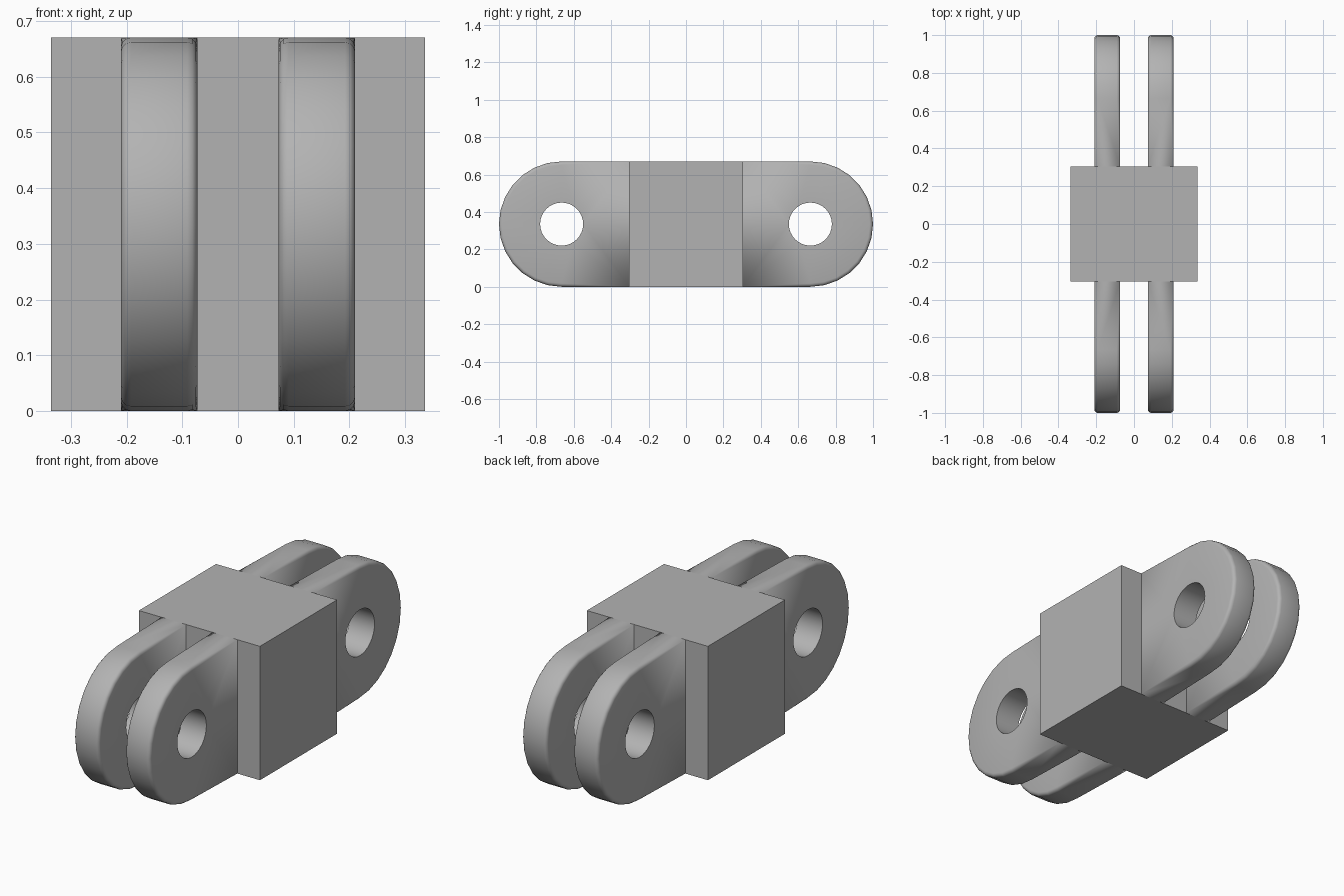
import bpy, bmesh
from math import sin, cos, pi, radians

cube = bpy.data.objects.get("Cube")
if cube:
    bpy.data.objects.remove(cube, do_unlink=True)

HALF_X, HALF_Y, HEIGHT = 0.335, 0.305, 0.67
RADIUS = HEIGHT / 2
PIVOT_Y = 1 - RADIUS
LUG_IN, LUG_OUT = 0.073, 0.21
HOLE_R = 0.115
ROUND = 0.018
ARC_STEPS, HOLE_STEPS, ROUND_STEPS = 14, 32, 3

grey = bpy.data.materials.new("plain_grey")
grey.use_nodes = True
colour = (0.45, 0.45, 0.45, 1)
grey.diffuse_color = colour
grey.node_tree.nodes["Principled BSDF"].inputs["Base Color"].default_value = colour


def add_object(name, bm):
    bmesh.ops.recalc_face_normals(bm, faces=bm.faces)
    mesh = bpy.data.meshes.new(name)
    bm.to_mesh(mesh)
    bm.free()
    mesh.materials.append(grey)
    obj = bpy.data.objects.new(name, mesh)
    bpy.context.collection.objects.link(obj)
    return obj


# Central block
bm = bmesh.new()
bmesh.ops.create_cube(bm, size=1)
for v in bm.verts:
    v.co = (v.co.x * 2 * HALF_X, v.co.y * 2 * HALF_Y, (v.co.z + 0.5) * HEIGHT)
add_object("central_block", bm)


def lug_outline(bm, side_x, inward, shift, inset):
    """Round-ended outline; the rounding fades out where it meets the block."""
    points = [(side_x, HALF_Y, HEIGHT)]
    for i in range(ARC_STEPS + 1):
        a = pi / 2 - pi * i / ARC_STEPS
        r = RADIUS - inset
        points.append((side_x + inward * shift,
                       PIVOT_Y + r * cos(a), RADIUS + r * sin(a)))
    points.append((side_x, HALF_Y, 0))
    return [bm.verts.new(p) for p in points]


def hole_ring(bm, x):
    return [bm.verts.new((x, PIVOT_Y + HOLE_R * cos(2 * pi * i / HOLE_STEPS),
                          RADIUS + HOLE_R * sin(2 * pi * i / HOLE_STEPS)))
            for i in range(HOLE_STEPS)]


def closed_edges(bm, loop):
    return [bm.edges.get((a, b)) or bm.edges.new((a, b))
            for a, b in zip(loop, loop[1:] + loop[:1])]


# Pierced lug with a softened rim, repeated on both sides and both ends
bm = bmesh.new()
steps = []
for k in range(ROUND_STEPS + 1):
    a = pi / 2 * k / ROUND_STEPS
    steps.append((ROUND * (1 - cos(a)), ROUND * (1 - sin(a))))
sections = [lug_outline(bm, LUG_IN, 1, s, i) for s, i in steps]
sections += [lug_outline(bm, LUG_OUT, -1, s, i) for s, i in reversed(steps)]
for one, two in zip(sections, sections[1:]):
    for j in range(len(one) - 1):
        bm.faces.new((one[j], one[j + 1], two[j + 1], two[j]))

rings = [hole_ring(bm, LUG_IN), hole_ring(bm, LUG_OUT)]
for j in range(HOLE_STEPS):
    n = (j + 1) % HOLE_STEPS
    bm.faces.new((rings[0][j], rings[0][n], rings[1][n], rings[1][j]))
for outline, ring in ((sections[0], rings[0]), (sections[-1], rings[1])):
    edges = closed_edges(bm, outline) + closed_edges(bm, ring)
    bmesh.ops.triangle_fill(bm, edges=edges, use_beauty=True)
bmesh.ops.remove_doubles(bm, verts=bm.verts, dist=0.0001)

lugs = add_object("pierced_lugs", bm)
bpy.ops.object.select_all(action='DESELECT')
lugs.select_set(True)
bpy.context.view_layer.objects.active = lugs
bpy.ops.object.shade_smooth_by_angle(angle=radians(40))
mirror = lugs.modifiers.new("mirror_sides_and_ends", 'MIRROR')
mirror.use_axis = (True, True, False)
mirror.use_mirror_merge = False
